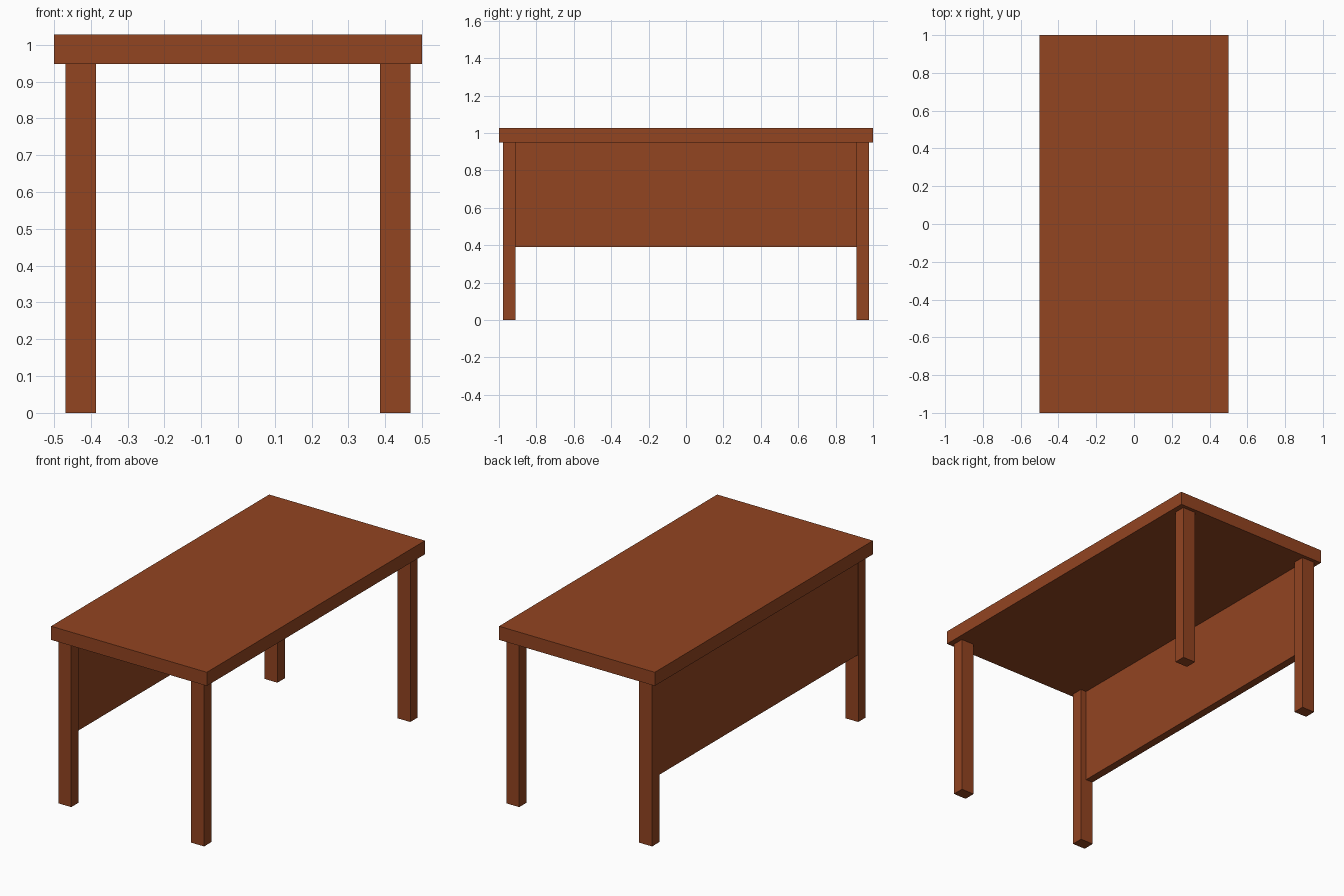
import bpy

if "Cube" in bpy.data.objects:
    bpy.data.objects.remove(bpy.data.objects["Cube"])

wood = bpy.data.materials.new("brown wood")
wood.diffuse_color = (0.29, 0.058, 0.0152, 1)
wood.use_nodes = True
wood.node_tree.nodes["Principled BSDF"].inputs["Base Color"].default_value = wood.diffuse_color


def box(name, lo, hi):
    """Axis-aligned box between two corners."""
    bpy.ops.mesh.primitive_cube_add(size=1)
    ob = bpy.context.object
    ob.name = name
    ob.location = [(a + b) / 2 for a, b in zip(lo, hi)]
    ob.scale = [b - a for a, b in zip(lo, hi)]
    bpy.ops.object.transform_apply(location=True, rotation=False, scale=True)
    ob.data.materials.append(wood)
    return ob


LEG_TOP = 0.948

# Table top
box("table_top", (-0.5, -1, LEG_TOP), (0.5, 1, 1.027))

# Four legs
for x_name, sx in (("left", -1), ("right", 1)):
    for y_name, sy in (("front", -1), ("back", 1)):
        cx, cy = sx * 0.4265, sy * 0.945
        box(f"{y_name}_{x_name}_leg",
            (cx - 0.0415, cy - 0.034, 0), (cx + 0.0415, cy + 0.034, LEG_TOP))

# Modesty panel between the left legs, flush with their outer faces
box("modesty_panel", (-0.467, -0.911, 0.39), (-0.421, 0.911, LEG_TOP))
